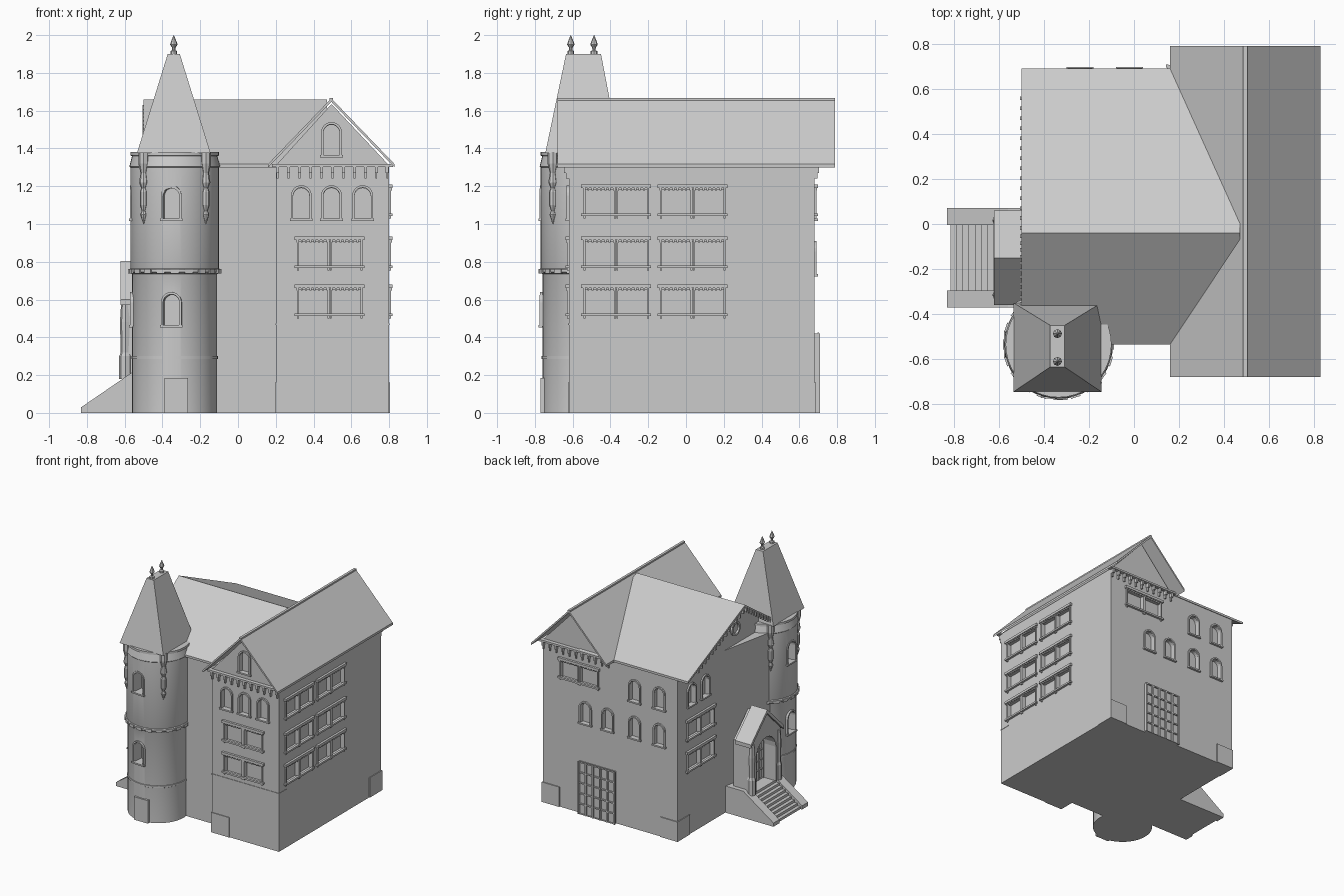
import bpy, bmesh
from math import pi, sin, cos
from mathutils import Matrix, Vector

if "Cube" in bpy.data.objects:
    bpy.data.objects.remove(bpy.data.objects["Cube"])

stone = bpy.data.materials.new("stone_grey")
stone.use_nodes = True
stone.diffuse_color = (0.6, 0.6, 0.6, 1)
stone.node_tree.nodes["Principled BSDF"].inputs["Base Color"].default_value = (0.6, 0.6, 0.6, 1)

ID = Matrix.Identity(4)
FRONT, RIGHT, BACK, LEFT = 0, pi / 2, pi, -pi / 2


def at(x, y, z=0, angle=0):
    """Wall frame: local x runs along the wall, local -y points outward."""
    return Matrix.Translation((x, y, z)) @ Matrix.Rotation(angle, 4, 'Z')


def prism(bm, m, outline, y0, y1):
    a = [bm.verts.new(m @ Vector((x, y0, z))) for x, z in outline]
    b = [bm.verts.new(m @ Vector((x, y1, z))) for x, z in outline]
    bm.faces.new(a)
    bm.faces.new(b[::-1])
    for i in range(len(a)):
        j = (i + 1) % len(a)
        bm.faces.new((a[i], b[i], b[j], a[j]))


def box(bm, m, x0, x1, y0, y1, z0, z1):
    prism(bm, m, [(x0, z0), (x1, z0), (x1, z1), (x0, z1)], y0, y1)


def lathe(bm, m, profile, n):
    rings = [[bm.verts.new(m @ Vector((r * cos(2 * pi * i / n), r * sin(2 * pi * i / n), z)))
              for i in range(n)] for r, z in profile]
    for lo, hi in zip(rings, rings[1:]):
        for i in range(n):
            j = (i + 1) % n
            bm.faces.new((lo[i], lo[j], hi[j], hi[i]))
    bm.faces.new(rings[0][::-1])
    bm.faces.new(rings[-1])


def frustum(bm, lo, hi):
    """lo and hi are (x0, x1, y0, y1, z) rectangles."""
    for v in bmesh.ops.create_cube(bm, size=2)["verts"]:
        x0, x1, y0, y1, z = hi if v.co.z > 0 else lo
        v.co = (x1 if v.co.x > 0 else x0, y1 if v.co.y > 0 else y0, z)


def finish(name, bm, smooth=False):
    bmesh.ops.recalc_face_normals(bm, faces=bm.faces)
    me = bpy.data.meshes.new(name)
    bm.to_mesh(me)
    bm.free()
    me.materials.append(stone)
    ob = bpy.data.objects.new(name, me)
    bpy.context.collection.objects.link(ob)
    if smooth:
        bpy.ops.object.select_all(action='DESELECT')
        ob.select_set(True)
        bpy.context.view_layer.objects.active = ob
        bpy.ops.object.shade_smooth_by_angle()
    return ob


def arch(w, h, n=10):
    pts = [(w * cos(pi * i / n), h - w + w * sin(pi * i / n)) for i in range(n + 1)]
    return [(w, 0)] + pts + [(-w, 0)]


def gable_band(l, r, ridge, eave, peak, t):
    return [(l, eave), (ridge, peak), (r, eave), (r, eave - t), (ridge, peak - t), (l, eave - t)]


cutters, frames = bmesh.new(), bmesh.new()


def arched_window(m, depth=0.03):
    prism(cutters, m, arch(0.043, 0.165), -0.03, depth)
    prism(frames, m, arch(0.055, 0.18) + arch(0.043, 0.168)[::-1], -0.012, 0.01)
    box(frames, m, -0.06, 0.06, -0.018, 0.005, -0.008, 0.004)


def wide_window(m):
    box(cutters, m, -0.165, 0.165, -0.03, 0.025, 0.02, 0.15)
    for x in (-0.168, -0.006, 0.006, 0.168):
        box(frames, m, x - 0.005, x + 0.005, -0.01, 0.025, 0, 0.165)
    box(frames, m, -0.185, 0.185, -0.018, 0.002, 0.16, 0.18)
    box(frames, m, -0.185, 0.185, -0.018, 0.002, 0.012, 0.026)
    for i in range(16):
        x = -0.17 + i * 0.34 / 15
        box(frames, m, x - 0.005, x + 0.005, -0.014, 0.002, 0.148, 0.16)


# windows of the two wings
for x in (0.335, 0.495, 0.66):
    arched_window(at(x, -0.62, 1.025))
arched_window(at(0.495, -0.62, 1.36))
for z in (0.5, 0.755):
    wide_window(at(0.485, -0.62, z))
    wide_window(at(-0.4, 0.39, z, LEFT))
for z in (0.5, 0.755, 1.03):
    for y in (-0.37, 0.035):
        wide_window(at(0.8, y, z, RIGHT))
wide_window(at(0.475, 0.68, 1.03, BACK))
for x in (-0.24, -0.02, 0.22, 0.42):
    arched_window(at(x, 0.68, 0.73, BACK))
for x in (-0.24, -0.02):
    arched_window(at(x, 0.68, 1.025, BACK))
for y in (0.33, 0.505):
    arched_window(at(-0.4, y, 1.035, LEFT))

# tower windows, facing the front and the stair side
tower = at(-0.335, -0.535)
for angle in (-0.08, LEFT):
    for z in (0.46, 1.025):
        arched_window(tower @ Matrix.Rotation(angle, 4, 'Z') @ Matrix.Translation((0, -0.225, z)), 0.08)
finish("window_frames", frames)
cutter = finish("window_cutter", cutters)
cutter.hide_render = True
cutter.hide_viewport = True
cutter.display_type = 'WIRE'


def cut(ob):
    mod = ob.modifiers.new("window_recesses", 'BOOLEAN')
    mod.object, mod.operation, mod.solver = cutter, 'DIFFERENCE', 'EXACT'


# main wing walls with gables
bm = bmesh.new()
prism(bm, ID, [(0.2, 0), (0.8, 0), (0.8, 1.31), (0.495, 1.635), (0.2, 1.31)], -0.62, 0.68)
cut(finish("main_wing_walls", bm))

# side wing walls: plan outline pulled upward
bm = bmesh.new()
plan = [(0.2, -0.5), (0.2, 0.68), (-0.4, 0.68), (-0.4, 0.08), (-0.49, -0.36), (-0.49, -0.5)]
face = bm.faces.new([bm.verts.new((x, y, 0)) for x, y in plan])
top = bmesh.ops.extrude_face_region(bm, geom=[face])["geom"]
bmesh.ops.translate(bm, vec=(0, 0, 1.31), verts=[v for v in top if isinstance(v, bmesh.types.BMVert)])
cut(finish("side_wing_walls", bm))

# side wing gable and its round window
bm = bmesh.new()
prism(bm, at(0, 0, 0, RIGHT), [(-0.5, 1.31), (0.66, 1.31), (-0.04, 1.635)], -0.3, 0.4)
lathe(bm, at(-0.4, -0.05, 1.44) @ Matrix.Rotation(LEFT, 4, 'Y'),
      [(0.055, 0), (0.055, 0.015), (0.04, 0.015), (0.036, 0.003)], 20)
finish("side_gable", bm)

# roofs
bm = bmesh.new()
prism(bm, ID, gable_band(0.16, 0.828, 0.494, 1.318, 1.665, 0.018), -0.68, 0.79)
box(bm, ID, 0.484, 0.504, -0.68, 0.79, 1.65, 1.667)
finish("main_roof", bm)
bm = bmesh.new()
prism(bm, at(0, 0, 0, RIGHT), gable_band(-0.535, 0.69, -0.04, 1.318, 1.66, 0.018), -0.47, 0.5)
finish("side_roof", bm)

# eave mouldings, hanging drops and verge teeth
bm = bmesh.new()
for m in (at(0.5, -0.62, 0, FRONT), at(0.5, 0.68, 0, BACK)):
    box(bm, m, -0.32, 0.32, -0.03, 0.01, 1.303, 1.318)
    for i in range(11):
        x = -0.29 + i * 0.058
        box(bm, m, x - 0.008, x + 0.008, -0.025, 0.005, 1.27, 1.305)
        box(bm, m, x - 0.005, x + 0.005, -0.016, 0.005, 1.24, 1.27)
for end, z_end in ((-0.46, 1.36), (0.58, 1.36)):
    for i in range(14):
        t = (i + 0.5) / 14
        y, z = -0.04 + (end + 0.04) * t, 1.64 + (z_end - 1.64) * t
        box(bm, ID, -0.506, -0.48, y - 0.008, y + 0.008, z - 0.03, z)
finish("eave_ornaments", bm)

# corner stones, thin ledge
bm = bmesh.new()
for x0, x1, y0, y1 in ((0.65, 0.806, 0.53, 0.688), (-0.406, -0.25, 0.53, 0.688),
                       (0.196, 0.36, -0.626, -0.5)):
    box(bm, ID, x0, x1, y0, y1, 0, 0.16)
box(bm, ID, 0.198, 0.803, -0.624, -0.53, 0.466, 0.472)
finish("corner_stones", bm)


def grid_door(bm, m, w, h, cols, rows, y):
    box(bm, m, -w, w, y, y + 0.04, 0, h)
    for i in range(cols + 1):
        x = -w + 2 * w * i / cols
        box(bm, m, x - 0.006, x + 0.006, y - 0.014, y, 0, h)
    for i in range(rows + 1):
        box(bm, m, -w, w, y - 0.01, y, h * i / rows - 0.005 * (i > 0), h * i / rows + 0.005)


bm = bmesh.new()
grid_door(bm, at(0.307, 0.68, 0, BACK), 0.16, 0.42, 5, 5, -0.015)
finish("back_door", bm)

# round tower
bm = bmesh.new()
lathe(bm, tower, [(0.225, 0), (0.225, 0.735), (0.235, 0.76), (0.235, 1.3), (0.24, 1.305),
                  (0.226, 1.36), (0.235, 1.362), (0.235, 1.38)], 40)
cut(finish("tower_wall", bm, True))
bm = bmesh.new()
lathe(bm, tower, [(0.226, 0.284), (0.229, 0.286), (0.229, 0.3), (0.226, 0.302)], 40)
lathe(bm, tower, [(0.226, 0.735), (0.242, 0.745), (0.242, 0.758), (0.235, 0.765)], 40)
finish("tower_rings", bm, True)
bm = bmesh.new()
for i in range(20):
    box(bm, tower @ Matrix.Rotation(2 * pi * i / 20, 4, 'Z'), -0.022, 0.022, -0.247, -0.22, 0.738, 0.762)
box(bm, tower, -0.055, 0.07, -0.236, -0.18, 0, 0.185)
finish("tower_trim", bm)

# carved brackets under the tower roof corners
bm = bmesh.new()
for sx in (-1, 1):
    for sy in (-1, 1):
        lathe(bm, tower @ Matrix.Translation((0.165 * sx, 0.17 * sy, 0)),
              [(0.002, 1.0), (0.018, 1.05), (0.01, 1.07), (0.02, 1.1), (0.02, 1.17), (0.012, 1.19),
               (0.024, 1.22), (0.016, 1.27), (0.028, 1.32), (0.028, 1.38)], 8)
finish("tower_brackets", bm)

# tower roof and finials
bm = bmesh.new()
frustum(bm, (-0.535, -0.145, -0.745, -0.35, 1.375), (-0.372, -0.308, -0.635, -0.45, 1.9))
finish("tower_roof", bm)
bm = bmesh.new()
for y in (-0.61, -0.487):
    lathe(bm, at(-0.34, y), [(0.018, 1.895), (0.018, 1.915), (0.008, 1.92), (0.01, 1.935),
                             (0.02, 1.95), (0.015, 1.965), (0.001, 2.0)], 8)
finish("finials", bm)

# entrance stairs
bm = bmesh.new()
for y0 in (-0.37, -0.005):
    prism(bm, ID, [(-0.83, 0), (-0.83, 0.03), (-0.56, 0.215), (-0.4, 0.215), (-0.4, 0)], y0, y0 + 0.075)
for i in range(9):
    x = -0.815 + i * 0.027
    box(bm, ID, x, x + 0.027 if i < 8 else -0.4, -0.3, 0, 0, 0.02 * (i + 1))
finish("entrance_stairs", bm)

# entrance porch with arched opening, roof and door
porch = at(-0.61, -0.15, 0.18, LEFT)
bm = bmesh.new()
outline = [(0.185, 0), (0.185, 0.41), (0, 0.59), (-0.185, 0.41), (-0.185, 0)]
prism(bm, porch, outline + arch(0.125, 0.4)[::-1], 0, 0.16)
for s in (-1, 1):
    lathe(bm, porch @ Matrix.Translation((0.165 * s, 0.015, 0)),
          [(0.034, 0), (0.034, 0.12), (0.026, 0.14), (0.03, 0.3), (0.024, 0.4)], 8)
finish("porch_walls", bm)
bm = bmesh.new()
prism(bm, porch, gable_band(-0.21, 0.21, 0, 0.42, 0.625, 0.03), -0.012, 0.13)
finish("porch_roof", bm)
bm = bmesh.new()
grid_door(bm, porch, 0.12, 0.39, 4, 5, 0.12)
finish("entrance_door", bm)
